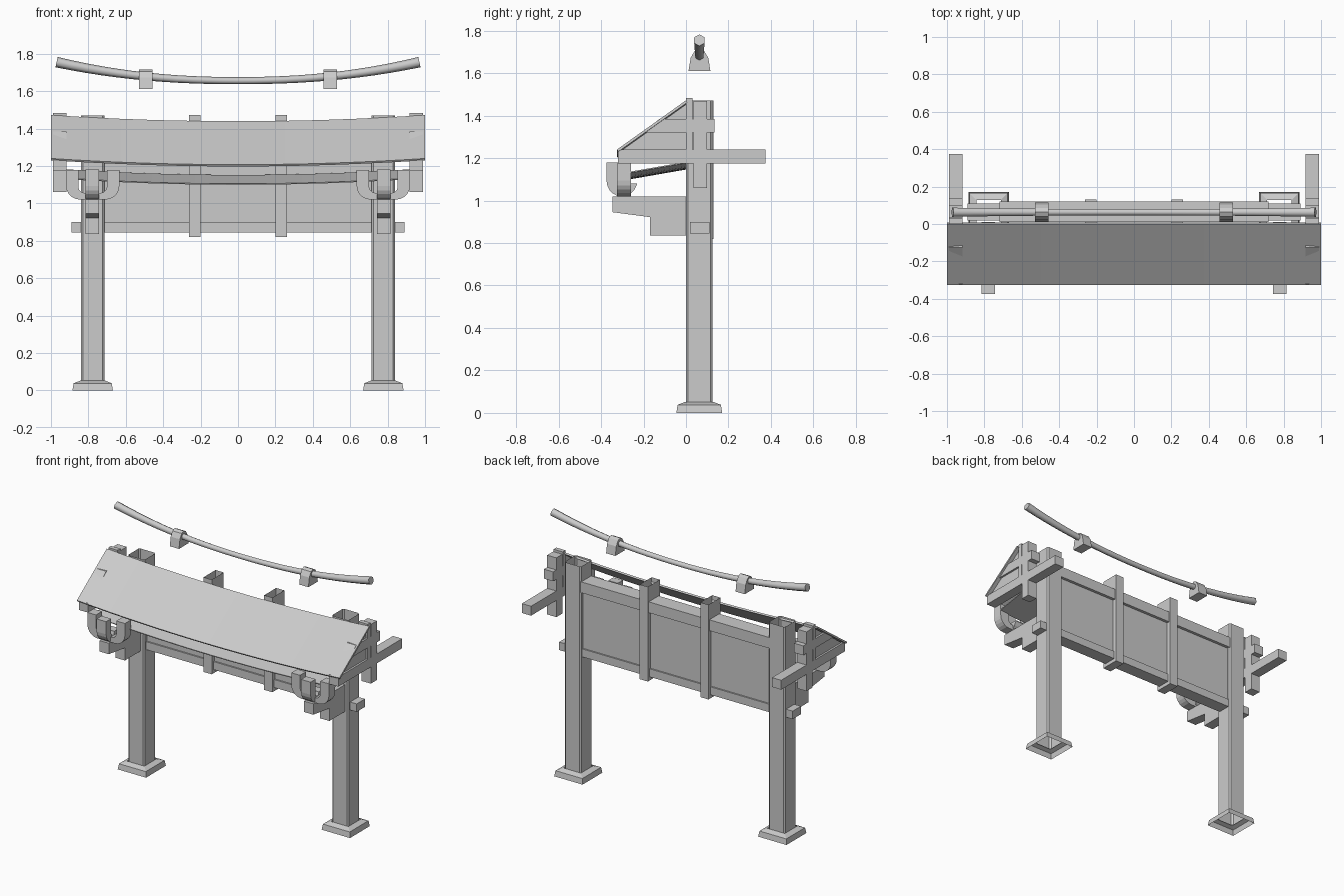
import bpy, bmesh, math
from mathutils import Vector

cube = bpy.data.objects.get("Cube")
if cube:
    bpy.data.objects.remove(cube, do_unlink=True)

grey = bpy.data.materials.new("plain_grey")
grey.use_nodes = True
GREY = (0.6, 0.6, 0.6, 1)
grey.diffuse_color = GREY
grey.node_tree.nodes["Principled BSDF"].inputs["Base Color"].default_value = GREY


def finish(name, bm, recalc=True):
    if recalc:
        bmesh.ops.recalc_face_normals(bm, faces=bm.faces)
    mesh = bpy.data.meshes.new(name)
    bm.to_mesh(mesh)
    bm.free()
    mesh.materials.append(grey)
    ob = bpy.data.objects.new(name, mesh)
    bpy.context.collection.objects.link(ob)
    return ob


def prism(name, axis, lo, hi, profile, open_ends=()):
    """Extrude a closed profile along an axis; open_ends lists sides left uncapped."""
    def place(a, b, t):
        return {"x": (t, a, b), "y": (a, t, b), "z": (a, b, t)}[axis]
    bm = bmesh.new()
    rings = [[bm.verts.new(place(a, b, t)) for a, b in profile] for t in (lo, hi)]
    n = len(profile)
    for i in range(n):
        j = (i + 1) % n
        bm.faces.new((rings[0][i], rings[0][j], rings[1][j], rings[1][i]))
    for key, ring in zip(("lo", "hi"), rings):
        if key not in open_ends:
            bm.faces.new(ring)
    return finish(name, bm)


def box(name, x, y, z, open_ends=(), cut=0):
    """Box from ranges, with optional chamfered upright edges."""
    (x0, x1), (y0, y1) = sorted(x), y
    if cut:
        prof = [(x0 + cut, y0), (x1 - cut, y0), (x1, y0 + cut), (x1, y1 - cut),
                (x1 - cut, y1), (x0 + cut, y1), (x0, y1 - cut), (x0, y0 + cut)]
    else:
        prof = [(x0, y0), (x1, y0), (x1, y1), (x0, y1)]
    return prism(name, "z", z[0], z[1], prof, open_ends)


def cradle(mid, half, leg, bottom, tops, floor):
    """U-shaped bracket profile with rounded lower corners."""
    pts = []
    for side, top in zip((-1, 1), tops):
        r, ri = 0.075, 0.035
        arm = [(half, top)]
        for k in range(6):
            a = math.pi / 2 * k / 5
            arm.append((half - r + r * math.cos(a),
                        min(bottom + r - r * math.sin(a), top - 0.005)))
        inner = [(half - leg, top)]
        for k in range(4):
            a = math.pi / 2 * k / 3
            inner.append((half - leg - ri + ri * math.cos(a),
                          min(floor + ri - ri * math.sin(a), top - 0.004)))
        run = list(reversed(inner)) + arm
        run = [(mid + side * u, v) for u, v in run]
        pts += run if side < 0 else list(reversed(run))
    return pts


def sagging_sheet(name, half, front, back, sag, thick):
    """Sloping sheet whose middle hangs lower than its ends."""
    bm = bmesh.new()
    steps = 16
    rows = []
    for i in range(steps + 1):
        t = -1 + 2 * i / steps
        drop = sag * (1 - t * t)
        rows.append([bm.verts.new((half * t, y, z - drop)) for y, z in (front, back)])
    for a, b in zip(rows, rows[1:]):
        bm.faces.new((a[0], b[0], b[1], a[1]))
    ob = finish(name, bm, recalc=False)
    mod = ob.modifiers.new("thickness", "SOLIDIFY")
    mod.thickness = thick
    mod.offset = -1
    return ob


# Sloping roof and the soffit under it
sagging_sheet("roof", 1.0, (-0.325, 1.24), (0, 1.472), 0.033, 0.012)
sagging_sheet("soffit", 0.92, (-0.27, 1.135), (0, 1.182), 0.03, 0.006)

# Wall between the posts
box("wall_panel", (-0.72, 0.72), (0.03, 0.10), (0.86, 1.32))
box("lower_rail", (-0.89, 0.89), (0.02, 0.11), (0.845, 0.90))
box("upper_rail", (-0.72, 0.72), (0.012, 0.12), (1.29, 1.365))

for side, label in ((-1, "right"), (1, "left")):
    def span(a, b):
        return (side * a, side * b)

    cx, cy = side * 0.777, 0.0625

    # Hollow post on a stepped plinth
    box(label + "_post", span(0.714, 0.84), (0, 0.125), (0.04, 1.47), ("lo", "hi"), 0.01)
    bm = bmesh.new()
    rings = []
    for half, z in ((0.108, 0), (0.102, 0.038), (0.066, 0.052)):
        rings.append([bm.verts.new((cx + a * half, cy + b * half, z))
                      for a, b in ((-1, -1), (1, -1), (1, 1), (-1, 1))])
    for a, b in zip(rings, rings[1:]):
        for i in range(4):
            j = (i + 1) % 4
            bm.faces.new((a[i], a[j], b[j], b[i]))
    finish(label + "_plinth", bm)

    # Wall batten
    box(label + "_wall_batten", span(0.20, 0.262), (0.0, 0.13), (0.82, 1.472), ("hi",))

    # Gable frame
    gx = sorted(span(0.918, 0.988))
    box(label + "_gable_beam", gx, (-0.32, 0.375), (1.175, 1.24))
    prism(label + "_gable_crossbar", "x", gx[0], gx[1],
          [(-0.2, 1.32), (0.135, 1.32), (0.135, 1.385), (-0.125, 1.385)])
    box(label + "_gable_strut", gx, (0.035, 0.10), (1.06, 1.468))
    box(label + "_ridge_strut", gx, (0.0, 0.03), (1.2, 1.482))
    ends = sorted(span(0.93, 0.975))
    prism(label + "_gable_board", "x", ends[0], ends[1],
          [(-0.305, 1.235), (0.01, 1.235), (0.01, 1.46)])

    # Stepped bracket arm carrying two crossed cradles
    ax = sorted(span(0.743, 0.815))
    prism(label + "_bracket_arm", "x", ax[0], ax[1],
          [(-0.345, 0.945), (-0.17, 0.922), (0.01, 0.922), (0.01, 1.02), (-0.345, 1.02)])
    box(label + "_bracket_block", ax, (-0.17, 0.01), (0.835, 0.923))
    prism(label + "_cross_cradle", "y", -0.325, -0.26,
          cradle(cx, 0.143, 0.066, 1.02, (1.178, 1.178), 1.055))
    prism(label + "_long_cradle", "x", ax[0], ax[1],
          cradle(-0.302, 0.072, 0.055, 1.018, (1.18, 1.08), 1.04))

    # Sleeve gripping the ridge pole
    sx = sorted(span(0.458, 0.528))
    prism(label + "_pole_sleeve", "x", sx[0], sx[1],
          [(0.012, 1.61), (0.115, 1.61), (0.105, 1.672), (0.085, 1.705),
           (0.063, 1.715), (0.041, 1.705), (0.022, 1.672)])

# Curved six-sided ridge pole, thicker at its tips
bm = bmesh.new()
rings = []
for i in range(25):
    t = -1 + i / 12
    centre = Vector((0.97 * t, 0.063, 1.656 + 0.099 * abs(t) ** 2.2))
    tilt = math.atan(0.22 * t)
    radius = 0.019 + 0.009 * t * t
    ring = []
    for k in range(6):
        a = math.pi / 2 + math.tau * k / 6
        up = radius * math.sin(a)
        ring.append(bm.verts.new(centre + Vector((-up * math.sin(tilt),
                                                  radius * math.cos(a),
                                                  up * math.cos(tilt)))))
    rings.append(ring)
for a, b in zip(rings, rings[1:]):
    for k in range(6):
        j = (k + 1) % 6
        bm.faces.new((a[k], a[j], b[j], b[k]))
bm.faces.new(rings[0])
bm.faces.new(rings[-1])
pole = finish("ridge_pole", bm)
bpy.ops.object.select_all(action="DESELECT")
pole.select_set(True)
bpy.context.view_layer.objects.active = pole
bpy.ops.object.shade_smooth_by_angle(angle=math.radians(65))
